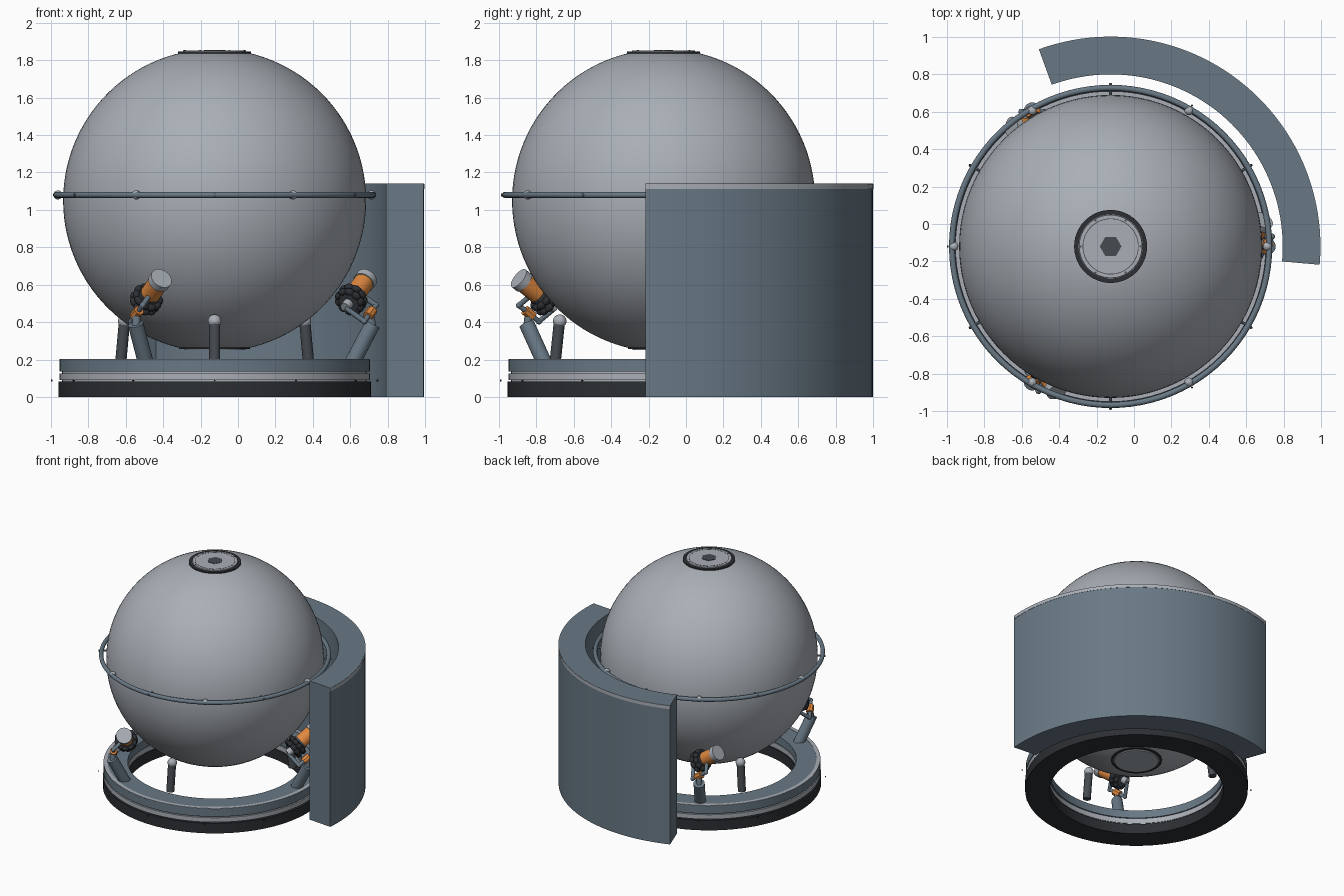
import bpy, bmesh, math
from mathutils import Vector, Matrix

old = bpy.data.objects.get("Cube")
if old:
    bpy.data.objects.remove(old, do_unlink=True)

CENTRE = Vector((-0.125, -0.12, 0))
parts = []


def material(name, rgb):
    m = bpy.data.materials.new(name)
    m.use_nodes = True
    m.diffuse_color = (*rgb, 1)
    m.node_tree.nodes["Principled BSDF"].inputs["Base Color"].default_value = (*rgb, 1)
    return m


GREY = material("light grey", (0.40, 0.43, 0.47))
BLUE = material("slate blue", (0.14, 0.19, 0.235))
DARK = material("charcoal", (0.025, 0.028, 0.033))
IRON = material("dark iron", (0.06, 0.07, 0.08))
ORANGE = material("orange", (0.75, 0.25, 0.05))


def finish(name, bm, mat):
    bmesh.ops.remove_doubles(bm, verts=bm.verts, dist=0.00001)
    bmesh.ops.recalc_face_normals(bm, faces=bm.faces)
    me = bpy.data.meshes.new(name)
    bm.to_mesh(me)
    bm.free()
    me.materials.append(mat)
    ob = bpy.data.objects.new(name, me)
    ob.location = CENTRE
    bpy.context.collection.objects.link(ob)
    parts.append(ob)
    return ob


def lathe(name, profile, mat, steps=96, start=0, end=360, closed=True):
    """Turn a (radius, height) profile about the centre axis."""
    bm = bmesh.new()
    full = end - start == 360
    rows = []
    for i in range(steps + (not full)):
        a = math.radians(start + (end - start) * i / steps)
        rows.append([bm.verts.new((r * math.cos(a), r * math.sin(a), z)) for r, z in profile])
    n = len(profile)
    for i in range(steps):
        p, q = rows[i], rows[(i + 1) % len(rows)]
        for j in range(n if closed else n - 1):
            k = (j + 1) % n
            bm.faces.new((p[j], q[j], q[k], p[k]))
    if not full:
        bm.faces.new(rows[0])
        bm.faces.new(rows[-1])
    return finish(name, bm, mat)


def ring(name, r0, r1, z0, z1, mat, **kw):
    return lathe(name, [(r0, z0), (r1, z0), (r1, z1), (r0, z1)], mat, **kw)


def disc(name, r, z0, z1, mat, bevel=0.0, steps=64):
    return lathe(name, [(0, z0), (r, z0), (r - bevel, z1), (0, z1)], mat, steps, closed=False)


def rod(name, p, q, r, mat, sides=20):
    bm = bmesh.new()
    d = q - p
    turn = Matrix.Translation((p + q) / 2) @ d.to_track_quat("Z", "Y").to_matrix().to_4x4()
    bmesh.ops.create_cone(bm, cap_ends=True, segments=sides, radius1=r, radius2=r,
                          depth=d.length, matrix=turn)
    return finish(name, bm, mat)


def ball(name, p, r, mat):
    bm = bmesh.new()
    bmesh.ops.create_uvsphere(bm, u_segments=20, v_segments=12, radius=r, matrix=Matrix.Translation(p))
    return finish(name, bm, mat)


def polar(deg, r, z, side=0):
    a = math.radians(deg)
    return Vector((r * math.cos(a) - side * math.sin(a), r * math.sin(a) + side * math.cos(a), z))


# Main globe, flattened at both poles
R, MID = 0.81, 1.05
arc = [math.radians(-78 + 156 * i / 48) for i in range(49)]
globe = [(R * math.cos(a), MID + R * math.sin(a)) for a in arc]
lathe("globe", [(0, globe[0][1])] + globe + [(0, globe[-1][1])], GREY, closed=False)

# Pole hatches
ring("top_hatch_rim", 0.172, 0.195, 1.825, 1.846, DARK, steps=64)
disc("top_hatch", 0.174, 1.82, 1.852, GREY, 0.006)
ring("top_hatch_groove", 0.146, 0.15, 1.851, 1.853, IRON, steps=64)
disc("top_hatch_socket", 0.058, 1.85, 1.855, IRON, steps=6)
for i in range(6):
    p = polar(60 * i, 0.16, 1.85)
    rod("hatch_screw", p, p + Vector((0, 0, 0.004)), 0.006, IRON, 8)
ring("bottom_hatch_rim", 0.172, 0.19, 0.256, 0.274, DARK, steps=64)
disc("bottom_hatch", 0.165, 0.25, 0.27, GREY)

# Equator rail with beads and small pins
tube = [math.tau * i / 12 for i in range(12)]
lathe("equator_rail", [(0.848 + 0.016 * math.cos(t), 1.08 + 0.016 * math.sin(t)) for t in tube], BLUE)
for i in range(6):
    ball("rail_bead", polar(60 * i, 0.838, 1.08), 0.024, GREY)
    rod("rail_pin", polar(60 * i + 30, 0.81, 1.08), polar(60 * i + 30, 0.87, 1.08), 0.008, BLUE, 8)

# Layered base ring
ring("base_foot", 0.65, 0.835, 0, 0.082, DARK)
ring("base_core", 0.66, 0.815, 0.08, 0.14, GREY)
ring("base_middle", 0.655, 0.83, 0.09, 0.126, GREY)
ring("base_deck", 0.65, 0.83, 0.135, 0.2, BLUE)
ring("deck_trim", 0.80, 0.829, 0.199, 0.203, GREY)
for i in range(12):
    rod("base_bolt", polar(30 * i, 0.866, 0.088), polar(30 * i, 0.875, 0.088), 0.005, DARK, 8)

# Curved shield wall with a pale trim along the top
ring("shield_wall", 0.92, 1.12, 0, 1.14, BLUE, steps=48, start=-5, end=110)
ring("shield_trim", 1.115, 1.122, 1.112, 1.139, GREY, steps=48, start=-5, end=110)

# Ball-tipped support posts
for deg in (30, 150, 270):
    rod("support_post", polar(deg, 0.58, 0.18), polar(deg, 0.557, 0.4), 0.03, IRON)
    ball("support_ball", polar(deg, 0.555, 0.405), 0.036, GREY)


def roller_wheel(hub, axis):
    """Two staggered rows of barrel rollers around a core."""
    bm = bmesh.new()
    base = Matrix.Translation(hub) @ axis.to_track_quat("Z", "Y").to_matrix().to_4x4()
    for row, z in enumerate((-0.02, 0.02)):
        for i in range(10):
            turn = Matrix.Rotation(math.tau * (i + row / 2) / 10, 4, "Z")
            place = turn @ Matrix.Translation((0.067, 0, z)) @ Matrix.Diagonal((0.02, 0.028, 0.02, 1))
            bmesh.ops.create_uvsphere(bm, u_segments=10, v_segments=8, radius=1, matrix=base @ place)
    finish("wheel_rollers", bm, DARK)
    rod("wheel_core", hub - axis * 0.034, hub + axis * 0.034, 0.06, IRON, 24)


# Drive units: leg, fork, roller wheel and motor
for deg in (0, 120, 240):
    hub = polar(deg, 0.73, 0.52)
    out = (hub - Vector((0, 0, MID))).normalized()
    around = polar(deg, 0, 0, 1)
    axis = (out.cross(around) * -1 + around).normalized()
    if axis.z < 0:
        axis = (out.cross(around) + around).normalized()
    yoke = hub + out * 0.125
    rod("drive_leg", polar(deg, 0.735, 0.18), polar(deg, 0.845, 0.39), 0.042, BLUE)
    rod("leg_neck", polar(deg, 0.84, 0.38), yoke, 0.022, BLUE)
    roller_wheel(hub, axis)
    rod("wheel_hub", hub - axis * 0.075, hub, 0.028, GREY)
    rod("motor_flange", hub + axis * 0.04, hub + axis * 0.055, 0.058, IRON, 28)
    rod("motor_body", hub + axis * 0.055, hub + axis * 0.16, 0.054, ORANGE, 28)
    rod("motor_cap", hub + axis * 0.16, hub + axis * 0.2, 0.06, GREY, 28)
    rod("yoke_bar", yoke - axis * 0.075, yoke + axis * 0.075, 0.014, BLUE, 12)
    rod("yoke_block", yoke - axis * 0.03, yoke + axis * 0.03, 0.028, ORANGE, 8)
    for s in (-0.075, 0.075):
        ball("yoke_elbow", yoke + axis * s, 0.016, BLUE)
        rod("yoke_arm", yoke + axis * s, hub + axis * s, 0.014, BLUE, 12)

# Smooth round surfaces, keep hard edges
bpy.ops.object.select_all(action="DESELECT")
for ob in parts:
    ob.select_set(True)
bpy.context.view_layer.objects.active = parts[0]
bpy.ops.object.shade_smooth_by_angle(angle=math.radians(35))
